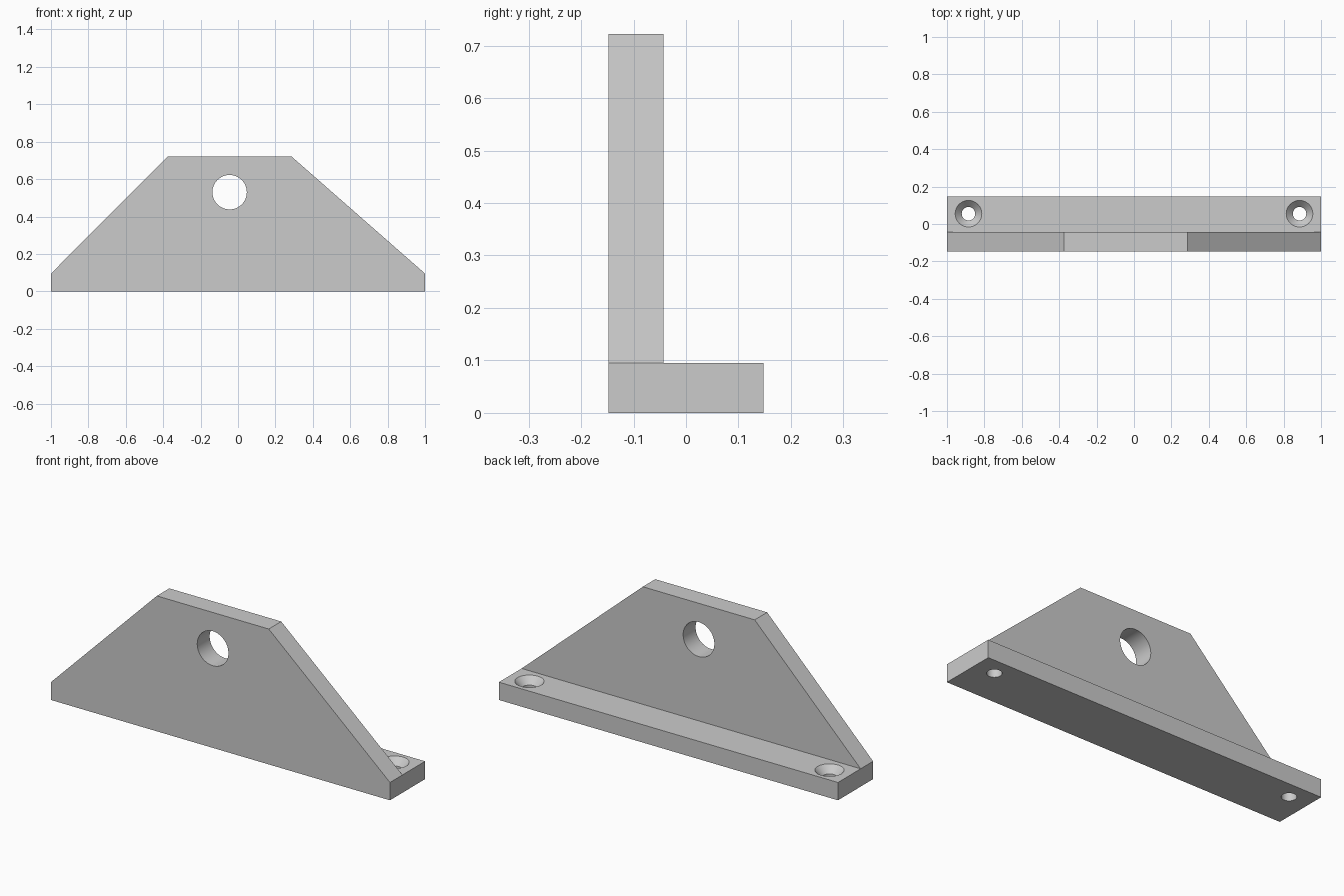
import bpy, bmesh, math
from mathutils import Matrix

if "Cube" in bpy.data.objects:
    bpy.data.objects.remove(bpy.data.objects["Cube"])

grey = bpy.data.materials.new("light grey")
grey.diffuse_color = (0.6, 0.6, 0.6, 1)
grey.use_nodes = True
grey.node_tree.nodes["Principled BSDF"].inputs["Base Color"].default_value = grey.diffuse_color


def add_object(name, bm):
    bmesh.ops.recalc_face_normals(bm, faces=bm.faces)
    mesh = bpy.data.meshes.new(name)
    bm.to_mesh(mesh)
    bm.free()
    mesh.materials.append(grey)
    ob = bpy.data.objects.new(name, mesh)
    bpy.context.collection.objects.link(ob)
    return ob


def prism(name, profile, move):
    """Extrude a closed list of points along one direction."""
    bm = bmesh.new()
    face = bm.faces.new([bm.verts.new(p) for p in profile])
    ext = bmesh.ops.extrude_face_region(bm, geom=[face])
    verts = [g for g in ext["geom"] if isinstance(g, bmesh.types.BMVert)]
    bmesh.ops.translate(bm, verts=verts, vec=move)
    return add_object(name, bm)


def revolve(name, outline, matrix, sides=64):
    """Spin (radius, height) points around z, ends closed by the axis."""
    bm = bmesh.new()
    verts = [bm.verts.new((r, 0, z)) for r, z in outline]
    edges = [bm.edges.new(p) for p in zip(verts, verts[1:])]
    bmesh.ops.spin(bm, geom=verts + edges, cent=(0, 0, 0), axis=(0, 0, 1),
                   angle=math.tau, steps=sides)
    bmesh.ops.remove_doubles(bm, verts=bm.verts, dist=1e-5)
    bmesh.ops.transform(bm, matrix=matrix, verts=bm.verts)
    return add_object(name, bm)


FRONT, WEB_BACK, BACK = -0.148, -0.043, 0.148
BASE, TOP = 0.095, 0.722

# Upright plate with sloping shoulders
outline = [(-1, 0), (1, 0), (1, BASE), (0.285, TOP), (-0.375, TOP), (-1, BASE)]
bracket = prism("bracket", [(x, FRONT, z) for x, z in outline],
                (0, WEB_BACK - FRONT, 0))

# Mounting foot behind the plate
foot = prism("foot", [(-1, y, z) for y, z in
                      ((WEB_BACK, 0), (BACK, 0), (BACK, BASE), (WEB_BACK, BASE))],
             (2, 0, 0))

# Cutters: pivot hole and two countersunk screw holes
hole = revolve("pivot_hole_cutter", [(0, -0.3), (0.092, -0.3), (0.092, 0.3), (0, 0.3)],
               Matrix.Translation((-0.045, -0.1, 0.53)) @ Matrix.Rotation(math.pi / 2, 4, 'X'))
screw = [(0, -0.05), (0.036, -0.05), (0.036, BASE - 0.037), (0.071, BASE),
         (0.071, BASE + 0.05), (0, BASE + 0.05)]
screws = [revolve("screw_hole_cutter", screw, Matrix.Translation((x, 0.055, 0)))
          for x in (-0.885, 0.885)]

for tool, op in [(foot, 'UNION'), (hole, 'DIFFERENCE')] + [(s, 'DIFFERENCE') for s in screws]:
    mod = bracket.modifiers.new(tool.name, 'BOOLEAN')
    mod.operation, mod.solver, mod.object = op, 'EXACT', tool
    tool.hide_render = True

# Bake the cuts, drop the helpers, keep edges crisp
bpy.context.view_layer.objects.active = bracket
bracket.select_set(True)
for mod in list(bracket.modifiers):
    bpy.ops.object.modifier_apply(modifier=mod.name)
for tool in [foot, hole] + screws:
    bpy.data.objects.remove(tool)
bpy.ops.object.shade_smooth_by_angle(angle=math.radians(30))
